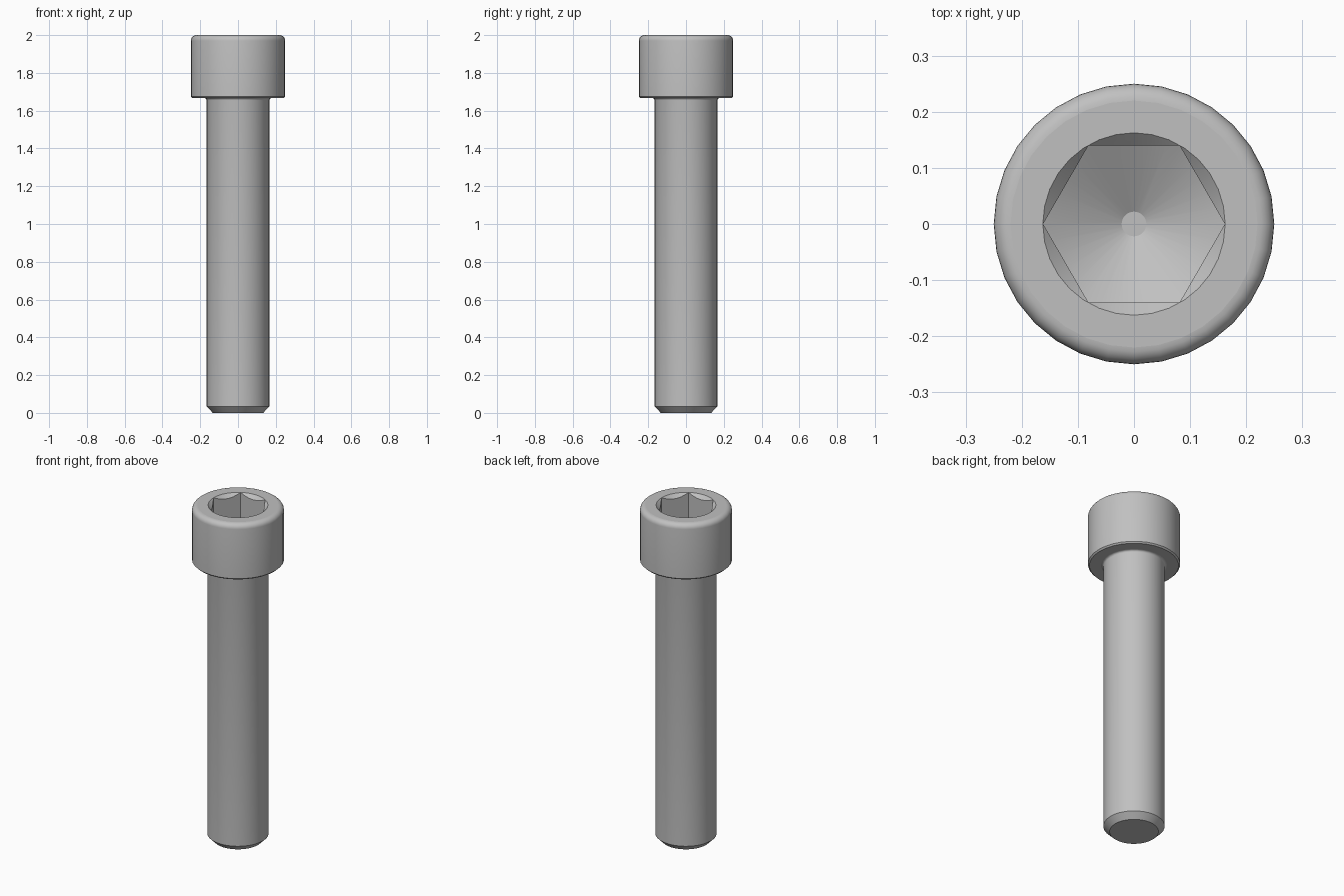
import bpy, bmesh, math
from math import sin, cos, pi

if "Cube" in bpy.data.objects:
    bpy.data.objects.remove(bpy.data.objects["Cube"])

steel = bpy.data.materials.new("steel_grey")
steel.diffuse_color = (0.53, 0.53, 0.53, 1)
steel.use_nodes = True
steel.node_tree.nodes["Principled BSDF"].inputs["Base Color"].default_value = steel.diffuse_color


def lathe(name, profile, sides):
    """Solid of revolution from (radius, z) points listed bottom to top."""
    bm = bmesh.new()
    rings = [[bm.verts.new((r * cos(2 * pi * i / sides), r * sin(2 * pi * i / sides), z))
              for i in range(sides)] for r, z in profile]
    for a, b in zip(rings, rings[1:]):
        for i in range(sides):
            j = (i + 1) % sides
            bm.faces.new((a[i], a[j], b[j], b[i]))
    bm.faces.new(rings[0][::-1])
    bm.faces.new(rings[-1])
    bmesh.ops.recalc_face_normals(bm, faces=bm.faces)
    mesh = bpy.data.meshes.new(name)
    bm.to_mesh(mesh)
    bm.free()
    mesh.materials.append(steel)
    obj = bpy.data.objects.new(name, mesh)
    bpy.context.collection.objects.link(obj)
    return obj


def arc(cr, cz, rad, start, end, steps):
    """Arc points in the (radius, z) plane, angles in degrees."""
    return [(cr + rad * cos(math.radians(start + (end - start) * k / steps)),
             cz + rad * sin(math.radians(start + (end - start) * k / steps)))
            for k in range(steps + 1)]


# Screw body: chamfered tip, shank, neck fillet, head with rounded top edge
R_HEAD, R_SHANK, Z_HEAD = 0.25, 0.1667, 1.667
profile = [(0.133, 0.0), (R_SHANK, 0.034)]
profile += arc(R_SHANK + 0.012, Z_HEAD - 0.012, 0.012, 180, 90, 4)
profile += [(R_HEAD - 0.008, Z_HEAD), (R_HEAD, Z_HEAD + 0.008)]
profile += arc(R_HEAD - 0.03, 1.97, 0.03, 0, 90, 6)
screw = lathe("socket_head_screw", profile, 32)

# Hexagonal socket and its countersunk rim
hex_cutter = lathe("hex_socket_cutter", [(0.162, 1.70), (0.162, 2.1)], 6)
rim_cutter = lathe("rim_chamfer_cutter", [(0.1025, 1.94), (0.2225, 2.06)], 32)
# Drill point that gives the socket its conical floor
floor_cutter = lathe("socket_floor_cutter",
                     [(0.022, 1.752), (0.162, 1.833), (0.162, 2.1)], 32)

# Limit the hexagonal prism to the depth where the conical floor begins
for v in hex_cutter.data.vertices:
    if v.co.z < 1.9:
        v.co.z = 1.833

# Keep the drill point inside the hexagon walls
hex_limit = lathe("hex_limit_cutter", [(0.162, 1.6), (0.162, 2.2)], 6)
cutters = (hex_cutter, rim_cutter, floor_cutter, hex_limit)


def boolean(target, tool, operation):
    mod = target.modifiers.new("cut", 'BOOLEAN')
    mod.object, mod.operation, mod.solver = tool, operation, 'EXACT'
    bpy.context.view_layer.update()
    depsgraph = bpy.context.evaluated_depsgraph_get()
    mesh = bpy.data.meshes.new_from_object(target.evaluated_get(depsgraph))
    target.modifiers.clear()
    target.data = mesh


boolean(floor_cutter, hex_limit, 'INTERSECT')
boolean(screw, floor_cutter, 'DIFFERENCE')
boolean(screw, hex_cutter, 'DIFFERENCE')
boolean(screw, rim_cutter, 'DIFFERENCE')
for c in cutters:
    bpy.data.objects.remove(c, do_unlink=True)

# Smooth round surfaces, flat end faces
bpy.context.view_layer.objects.active = screw
screw.select_set(True)
bpy.ops.object.shade_smooth_by_angle(angle=math.radians(30))
for p in screw.data.polygons:
    if abs(p.normal.z) > 0.995:
        p.use_smooth = False
